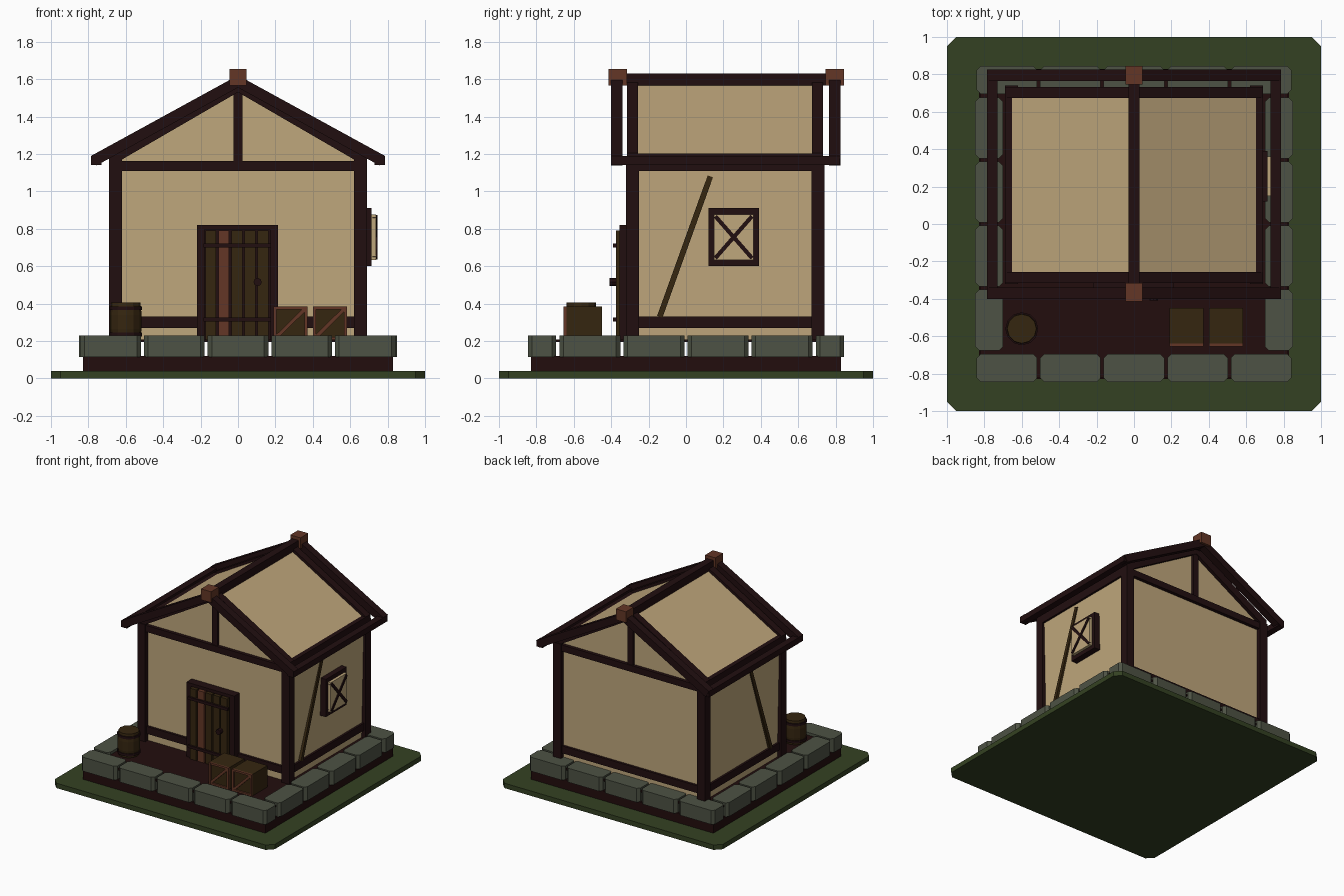
import bpy, bmesh, math
from mathutils import Vector

if "Cube" in bpy.data.objects:
    bpy.data.objects.remove(bpy.data.objects["Cube"])


def material(name, rgb):
    m = bpy.data.materials.new(name)
    m.diffuse_color = (*rgb, 1)
    m.use_nodes = True
    m.node_tree.nodes["Principled BSDF"].inputs["Base Color"].default_value = m.diffuse_color
    return m


GRASS = material("grass green", (0.034, 0.053, 0.016))
EARTH = material("dark earth", (0.016, 0.004, 0.004))
STONE = material("grey stone", (0.075, 0.085, 0.058))
PLASTER = material("tan plaster", (0.52, 0.385, 0.2))
TIMBER = material("dark timber", (0.0155, 0.0045, 0.005))
REDWOOD = material("red brown wood", (0.125, 0.037, 0.019))
WOOD = material("brown wood", (0.036, 0.019, 0.005))


def prism(name, pts, axis, a, b, mat):
    """Extrude a 2D outline along an axis between a and b."""
    place = {"x": lambda u, v, t: (t, u, v),
             "y": lambda u, v, t: (u, t, v),
             "z": lambda u, v, t: (u, v, t)}[axis]
    bm = bmesh.new()
    lo = [bm.verts.new(place(u, v, a)) for u, v in pts]
    hi = [bm.verts.new(place(u, v, b)) for u, v in pts]
    bm.faces.new(lo)
    bm.faces.new(hi)
    n = len(pts)
    for i in range(n):
        j = (i + 1) % n
        bm.faces.new((lo[i], lo[j], hi[j], hi[i]))
    bmesh.ops.recalc_face_normals(bm, faces=bm.faces)
    me = bpy.data.meshes.new(name)
    bm.to_mesh(me)
    bm.free()
    me.materials.append(mat)
    ob = bpy.data.objects.new(name, me)
    bpy.context.collection.objects.link(ob)
    return ob


def box(name, x0, x1, y0, y1, z0, z1, mat):
    return prism(name, [(x0, y0), (x1, y0), (x1, y1), (x0, y1)], "z", z0, z1, mat)


def strip(name, p, q, width, axis, a, b, mat):
    """Straight bar from p to q in a plane, extruded along the axis."""
    p, q = Vector(p), Vector(q)
    d = (q - p).normalized() * width / 2
    n = Vector((-d.y, d.x))
    return prism(name, [p + n, p - n, q - n, q + n], axis, a, b, mat)


def cut_slab(name, x0, x1, y0, y1, z0, z1, c, mat):
    """Block with chamfered upright corners."""
    pts = [(x0 + c, y0), (x1 - c, y0), (x1, y0 + c), (x1, y1 - c),
           (x1 - c, y1), (x0 + c, y1), (x0, y1 - c), (x0, y0 + c)]
    return prism(name, pts, "z", z0, z1, mat)


# Ground, earth base and floor
cut_slab("grass_plate", -1, 1, -1, 1, 0, 0.04, 0.05, GRASS)
box("earth_base", -0.83, 0.83, -0.83, 0.83, 0.04, 0.12, EARTH)
box("floor", -0.82, 0.82, -0.82, 0.82, 0.195, 0.208, EARTH)

# Ring of foundation stones
for i in range(5):
    x = -0.85 + i * 0.34
    for y in (-0.845, 0.695):
        cut_slab("stone_row", x + 0.008, x + 0.332, y, y + 0.15, 0.115, 0.23, 0.022, STONE)
for i in range(4):
    y = -0.685 + i * 0.3425
    for x in (-0.85, 0.70):
        cut_slab("stone_side", x, x + 0.15, y + 0.008, y + 0.334, 0.115, 0.23, 0.022, STONE)

# House body: walls, gables and roof slopes in one outline
prism("plaster_body", [(-0.655, 0.205), (0.655, 0.205), (0.675, 1.19), (0, 1.575), (-0.675, 1.19)],
      "y", -0.285, 0.705, PLASTER)

# Corner posts
for x in (-0.69, 0.62):
    for y in (-0.32, 0.67):
        box("corner_post", x, x + 0.07, y, y + 0.07, 0.205, 1.17, TIMBER)

# Beams around the walls
for s in (-1, 1):
    box("side_sill", *sorted((s * 0.64, s * 0.675)), -0.26, 0.68, 0.27, 0.33, TIMBER)
    box("side_top_beam", *sorted((s * 0.62, s * 0.69)), -0.3, 0.72, 1.11, 1.203, TIMBER)
    box("eave_beam", *sorted((s * 0.73, s * 0.785)), -0.4, 0.82, 1.14, 1.188, TIMBER)
    strip("wall_brace", (-0.14, 0.33), (0.13, 1.08), 0.03, "x",
          *sorted((s * 0.65, s * 0.68)), WOOD)
for y, k in ((-0.305, 1), (0.675, 1)):
    box("gable_sill", -0.64, 0.64, y, y + 0.05, 0.27, 0.33, TIMBER)
    box("gable_top_beam", -0.66, 0.66, y - 0.008, y + 0.058, 1.11, 1.163, TIMBER)
    box("king_post", -0.025, 0.025, y, y + 0.05, 1.15, 1.54, TIMBER)


# Rafters as chevrons
def chevron(name, top, outer, lower, under, y0, y1):
    pts = [(0, top), outer, lower, (0, under),
           (-lower[0], lower[1]), (-outer[0], outer[1])]
    prism(name, pts, "y", y0, y1, TIMBER)


for y in (-0.315, 0.675):
    chevron("inner_rafter", 1.60, (0.69, 1.205), (0.69, 1.13), 1.53, y, y + 0.058)
for y in (-0.40, 0.765):
    chevron("outer_rafter", 1.62, (0.785, 1.19), (0.757, 1.138), 1.555, y, y + 0.06)

# Ridge beam with end caps
box("ridge_beam", -0.03, 0.03, -0.39, 0.82, 1.565, 1.63, TIMBER)
for y in (-0.415, 0.745):
    box("ridge_cap", -0.046, 0.046, y, y + 0.1, 1.565, 1.655, REDWOOD)

# Door: frame, planks, bands and handle
box("door_frame_left", -0.22, -0.18, -0.355, -0.28, 0.205, 0.82, TIMBER)
box("door_frame_right", 0.172, 0.215, -0.355, -0.28, 0.205, 0.82, TIMBER)
box("door_frame_top", -0.22, 0.215, -0.355, -0.28, 0.795, 0.82, TIMBER)
box("door_back", -0.18, 0.172, -0.345, -0.28, 0.205, 0.795, TIMBER)
for i in range(5):
    x = -0.175 + i * 0.07
    box("door_plank", x, x + 0.058, -0.375, -0.34, 0.208, 0.79,
        REDWOOD if i == 1 else WOOD)
for z in (0.303, 0.70):
    box("door_band", -0.185, 0.177, -0.39, -0.37, z, z + 0.022, TIMBER)
prism("door_handle", [(0.105 + 0.022 * math.cos(t * math.pi / 4),
                       0.515 + 0.022 * math.sin(t * math.pi / 4)) for t in range(8)],
      "y", -0.41, -0.37, TIMBER)

# Window on the right wall
for y in (0.12, 0.358):
    box("window_jamb", 0.65, 0.715, y, y + 0.032, 0.60, 0.91, TIMBER)
for z in (0.60, 0.875):
    box("window_rail", 0.65, 0.715, 0.12, 0.39, z, z + 0.035, TIMBER)
box("window_pane", 0.65, 0.738, 0.15, 0.36, 0.633, 0.877, PLASTER)
strip("window_cross", (0.157, 0.643), (0.353, 0.867), 0.022, "x", 0.72, 0.745, TIMBER)
strip("window_cross", (0.157, 0.867), (0.353, 0.643), 0.022, "x", 0.72, 0.744, TIMBER)


# Barrel with bulging staves and hoops
def ring_stack(name, cx, cy, rings, mat, sides=12):
    bm = bmesh.new()
    loops = [[bm.verts.new((cx + r * math.cos(2 * math.pi * i / sides),
                            cy + r * math.sin(2 * math.pi * i / sides), z))
              for i in range(sides)] for r, z in rings]
    for lo, hi in zip(loops, loops[1:]):
        for i in range(sides):
            j = (i + 1) % sides
            bm.faces.new((lo[i], lo[j], hi[j], hi[i]))
    bm.faces.new(loops[0][::-1])
    bm.faces.new(loops[-1])
    me = bpy.data.meshes.new(name)
    bm.to_mesh(me)
    bm.free()
    me.materials.append(mat)
    bpy.context.collection.objects.link(bpy.data.objects.new(name, me))


ring_stack("barrel", -0.6, -0.56,
           [(0.076, 0.205), (0.085, 0.265), (0.085, 0.34), (0.078, 0.405)], WOOD)
for z in (0.225, 0.365):
    ring_stack("barrel_hoop", -0.6, -0.56, [(0.088, z), (0.088, z + 0.02)], TIMBER)

# Crates with trimmed fronts
for x in (0.19, 0.4):
    w, y0, z0, z1 = 0.182, -0.655, 0.205, 0.385
    box("crate", x, x + w, -0.64, -0.45, z0, z1, WOOD)
    for a in (x, x + w - 0.016):
        box("crate_upright", a, a + 0.016, y0, -0.638, z0, z1, REDWOOD)
    for b in (z0, z1 - 0.016):
        box("crate_rail", x, x + w, y0 + 0.001, -0.638, b, b + 0.016, REDWOOD)
    strip("crate_diagonal", (x + 0.012, z0 + 0.012), (x + w - 0.012, z1 - 0.012),
          0.02, "y", y0 + 0.003, -0.638, REDWOOD)
